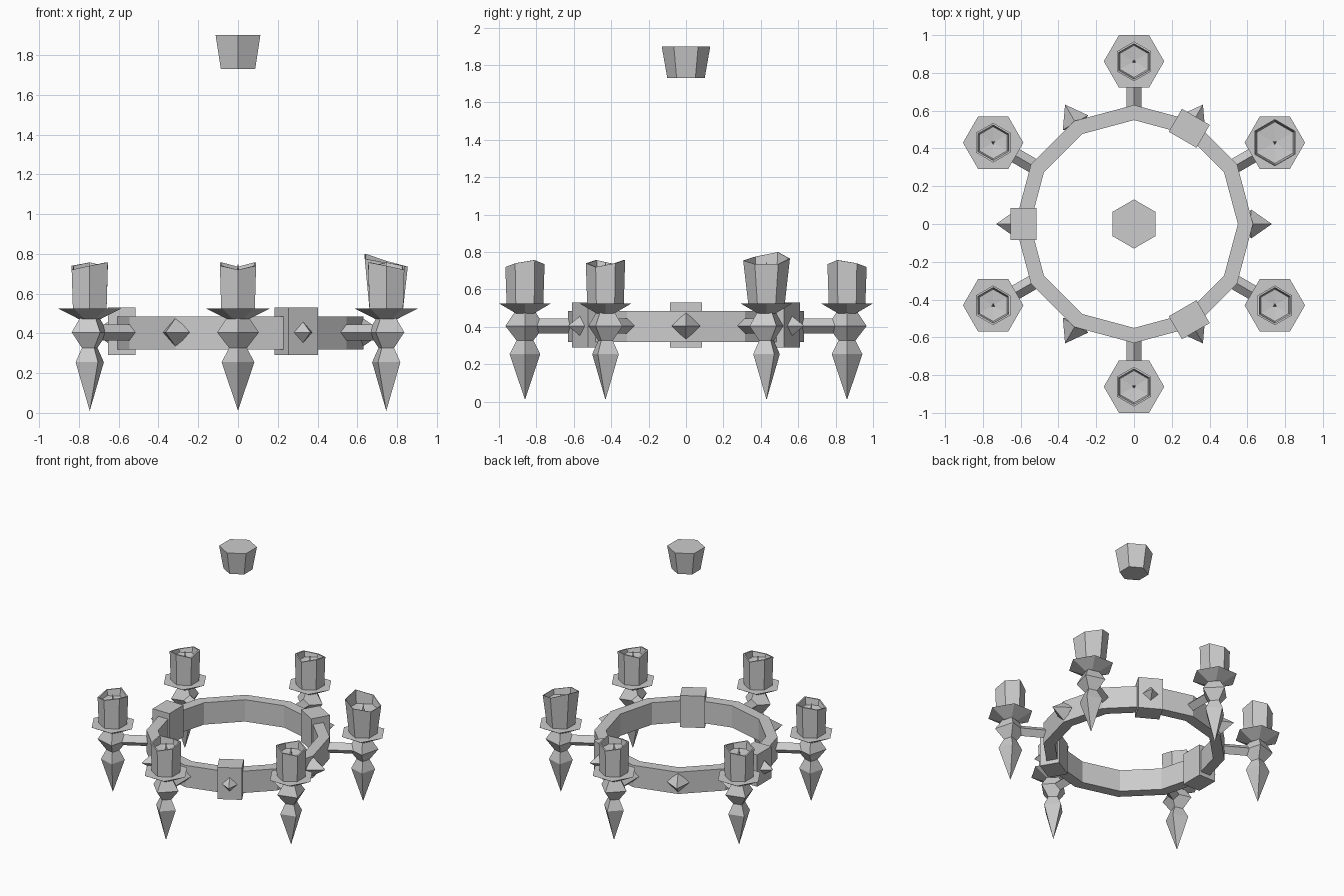
import bpy, bmesh
from math import sin, cos, pi, radians
from mathutils import Matrix, Vector

cube = bpy.data.objects.get("Cube")
if cube:
    bpy.data.objects.remove(cube, do_unlink=True)

iron = bpy.data.materials.new("plain grey")
iron.use_nodes = True
GREY = (0.6, 0.6, 0.6, 1)
iron.diffuse_color = GREY
iron.node_tree.nodes["Principled BSDF"].inputs["Base Color"].default_value = GREY


def finish(name, bm, matrix=Matrix()):
    bmesh.ops.recalc_face_normals(bm, faces=bm.faces)
    mesh = bpy.data.meshes.new(name)
    bm.to_mesh(mesh)
    bm.free()
    mesh.transform(matrix)
    mesh.materials.append(iron)
    obj = bpy.data.objects.new(name, mesh)
    bpy.context.collection.objects.link(obj)
    return obj


def lathe(name, profile, sides, turn=0, matrix=Matrix(), closed=False, rim=None):
    """Sweep (radius, height) points around z; rim offsets heights of chosen rows per side."""
    bm = bmesh.new()
    rows = []
    for k, (r, z) in enumerate(profile):
        if r == 0:
            rows.append([bm.verts.new((0, 0, z))] * sides)
            continue
        row = []
        for i in range(sides):
            a = turn + 2 * pi * i / sides
            lift = rim[i] if rim and k in (1, 2) else 0
            row.append(bm.verts.new((r * cos(a), r * sin(a), z + lift)))
        rows.append(row)
    pairs = list(zip(rows, rows[1:]))
    if closed:
        pairs.append((rows[-1], rows[0]))
    for low, high in pairs:
        for i in range(sides):
            j = (i + 1) % sides
            corners = dict.fromkeys((low[i], low[j], high[j], high[i]))
            bm.faces.new(list(corners))
    if not closed:
        for row in (rows[0], rows[-1]):
            if row[0] is not row[1]:
                bm.faces.new(row)
    return finish(name, bm, matrix)


def around(angle, radius=0, z=0):
    return Matrix.Rotation(radians(angle), 4, 'Z') @ Matrix.Translation((radius, 0, z))


LIE_OUT = Matrix.Rotation(pi / 2, 4, 'Y')   # turns local z outward along x
MID = 0.405                                  # height of the arms and studs
REACH = 0.861                                # radius of the candle holders

# Twelve-sided hoop
lathe("hoop", [(0.63, 0.32), (0.63, 0.485), (0.55, 0.485), (0.55, 0.32)], 12, closed=True)

# Ceiling mount
lathe("ceiling_mount", [(0.10, 1.73), (0.13, 1.9)], 6, pi / 6)

# Clamp blocks on the hoop
for n, angle in enumerate((60, 180, 300)):
    bm = bmesh.new()
    bmesh.ops.create_cube(bm, size=1)
    bmesh.ops.scale(bm, vec=Vector((0.14, 0.17, 0.24)), verts=bm.verts)
    finish(f"clamp_block_{n + 1}", bm, around(angle, 0.585, 0.41))

# Pointed studs between the arms
for n in range(6):
    lathe(f"stud_{n + 1}", [(0, -0.04), (0.077, 0), (0, 0.11)], 4,
          matrix=around(60 * n, 0.62, MID) @ LIE_OUT)

# Arms, each with a finial, drip tray and candle
SMALL_RIM = (0, 0.02, 0.037, 0.015, 0.037, 0.02)
LARGE_RIM = (0.015, 0.045, 0.08, 0.055, 0.035, 0.015)
for n in range(6):
    angle = 30 + 60 * n
    large = n == 0
    place = around(angle, REACH)
    lathe(f"arm_{n + 1}", [(0.04, 0), (0.04, 0.28)], 4,
          matrix=around(angle, 0.58, MID) @ LIE_OUT)
    lathe(f"finial_{n + 1}",
          [(0, 0.01), (0.082, 0.255), (0.045, 0.327), (0.105, MID), (0.055, 0.48)],
          4, matrix=place)
    lathe(f"drip_tray_{n + 1}", [(0.055, 0.472), (0.16, 0.525)], 6, pi / 6, place)
    top, lip, well = (0.125, 0.12, 0.11) if large else (0.105, 0.094, 0.085)
    lathe(f"candle_{n + 1}",
          [(0.098, 0.525), (top, 0.72), (lip, 0.72), (well, 0.70), (0, 0.69)],
          6, matrix=place, rim=LARGE_RIM if large else SMALL_RIM)
    lathe(f"wick_{n + 1}", [(0.012, 0.68), (0, 0.755)], 3, matrix=place)
